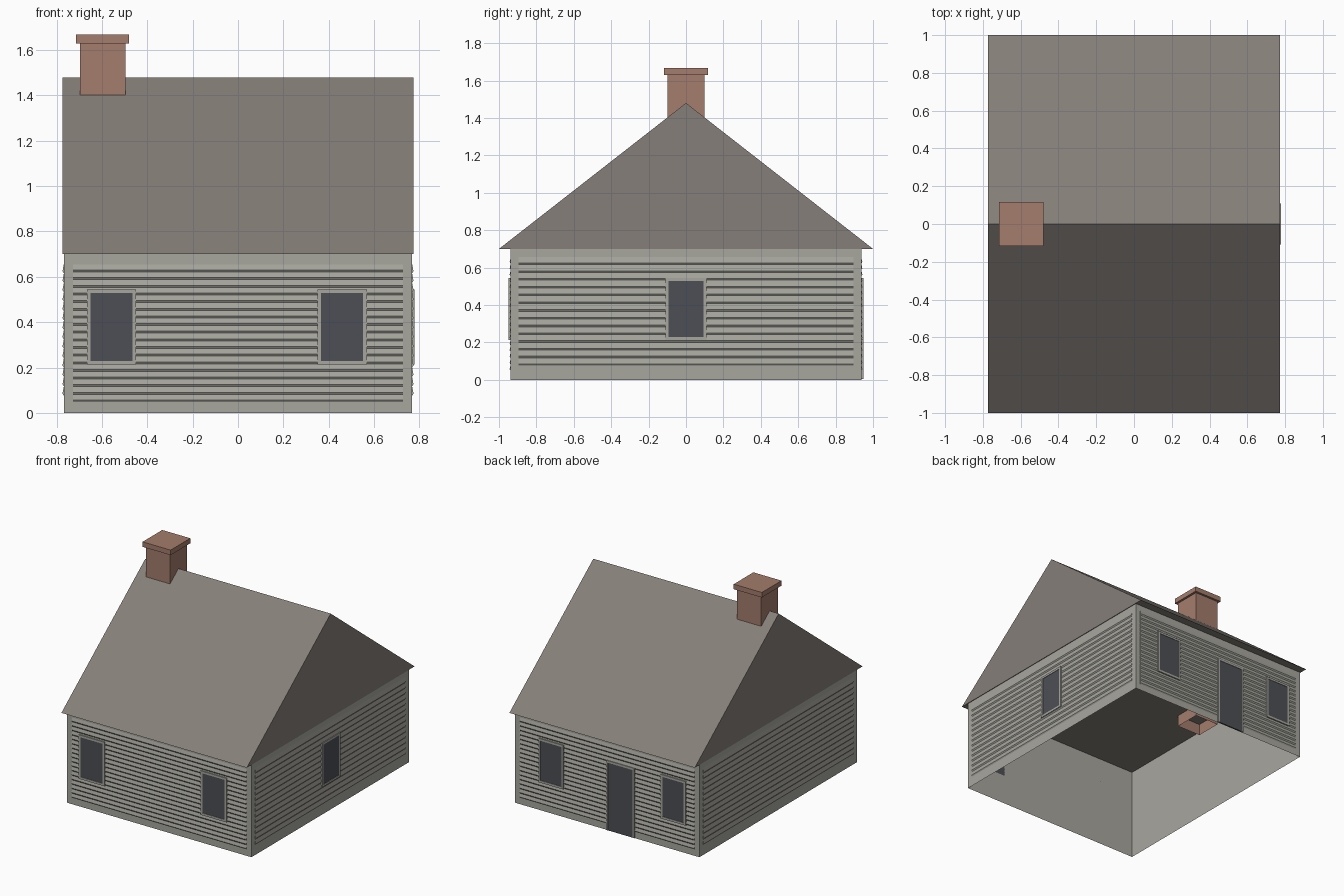
import bpy, bmesh
from math import pi
from mathutils import Matrix, Vector

cube = bpy.data.objects.get("Cube")
if cube:
    bpy.data.objects.remove(cube, do_unlink=True)


def make_material(name, rgb):
    m = bpy.data.materials.new(name)
    m.use_nodes = True
    m.diffuse_color = (*rgb, 1)
    m.node_tree.nodes["Principled BSDF"].inputs["Base Color"].default_value = (*rgb, 1)
    return m


SIDING = make_material("pale_grey_siding", (0.39, 0.385, 0.345))
ROOF = make_material("grey_brown_roof", (0.235, 0.212, 0.19))
BRICK = make_material("red_brown_brick", (0.37, 0.205, 0.15))
GLASS = make_material("dark_slate", (0.073, 0.078, 0.092))

HALF_X, HALF_Y, WALL_TOP = 0.768, 0.937, 0.70


def finish(name, bm, material, matrix=Matrix(), normals=True):
    if normals:
        bmesh.ops.recalc_face_normals(bm, faces=bm.faces)
    me = bpy.data.meshes.new(name)
    bm.to_mesh(me)
    bm.free()
    me.materials.append(material)
    ob = bpy.data.objects.new(name, me)
    bpy.context.collection.objects.link(ob)
    ob.matrix_world = matrix
    return ob


def add_box(bm, lo, hi):
    lo, hi = Vector(lo), Vector(hi)
    size = hi - lo
    mat = Matrix.Translation((lo + hi) / 2) @ Matrix.Diagonal((*size, 1))
    return bmesh.ops.create_cube(bm, size=1, matrix=mat)["verts"]


def delete_flat(bm, heights):
    # remove the horizontal faces lying at the given heights
    doomed = [f for f in bm.faces
              if all(any(abs(v.co.z - h) < 1e-4 for h in heights) for v in f.verts)
              and abs(f.normal.z) > 0.9]
    bmesh.ops.delete(bm, geom=doomed, context="FACES")


def wall_frame(angle, offset):
    # local -y points out of the wall, local x runs along it
    return Matrix.Rotation(angle, 4, "Z") @ Matrix.Translation((0, -offset, 0))


def siding(name, frame, half, z0, pitch, count, depth=0.006, lip=0.009):
    bm = bmesh.new()
    for i in range(count):
        z = z0 + i * pitch
        section = [(0, z), (-depth, z + lip), (0, z + pitch)]
        left, right = [[bm.verts.new((x, y, h)) for y, h in section]
                       for x in (-half, half)]
        for a in (0, 1):
            bm.faces.new((left[a], right[a], right[a + 1], left[a + 1]))
        bm.faces.new(left[::-1])
        bm.faces.new(right)
    finish(name, bm, SIDING, frame, normals=False)


def opening(name, frame, x0, x1, z0, z1, edge=0.016, sill=True):
    # raised frame strips around a thin dark panel
    bm = bmesh.new()
    out = -0.011
    low = z0 + edge if sill else z0
    add_box(bm, (x0, out, z0), (x0 + edge, 0, z1))
    add_box(bm, (x1 - edge, out, z0), (x1, 0, z1))
    add_box(bm, (x0 + edge, out, z1 - edge), (x1 - edge, 0, z1))
    if sill:
        add_box(bm, (x0 + edge, out, z0), (x1 - edge, 0, low))
    finish(name + "_frame", bm, SIDING, frame)
    bm = bmesh.new()
    add_box(bm, (x0 + edge, -0.008, low), (x1 - edge, 0, z1 - edge))
    finish(name + "_panel", bm, GLASS, frame)


# walls: a shell open at top and bottom
bm = bmesh.new()
add_box(bm, (-HALF_X, -HALF_Y, 0), (HALF_X, HALF_Y, WALL_TOP))
delete_flat(bm, (0, WALL_TOP))
finish("walls", bm, SIDING)

front = wall_frame(0, HALF_Y)
left = wall_frame(pi / 2, HALF_X)
back = wall_frame(pi, HALF_Y)
right = wall_frame(-pi / 2, HALF_X)

# lapped boards
for name, frame in (("front", front), ("back", back)):
    siding(name + "_siding", frame, 0.728, 0.048, 0.0337, 18)
for name, frame in (("left", left), ("right", right)):
    siding(name + "_siding", frame, 0.895, 0.076, 0.0415, 14)

# windows and door
W0, W1 = 0.213, 0.545
opening("front_window_a", front, -0.667, -0.45, W0, W1)
opening("front_window_b", front, 0.35, 0.568, W0, W1)
opening("left_window", left, -0.109, 0.109, W0, W1)
opening("back_window_a", back, -0.568, -0.36, W0, W1)
opening("back_window_b", back, 0.45, 0.66, W0, W1)
opening("back_door", back, -0.005, 0.232, 0.003, 0.53, sill=False)

# roof: closed gable prism
bm = bmesh.new()
profile = [(-1, WALL_TOP), (1, WALL_TOP), (0, 1.48)]
end = bm.faces.new([bm.verts.new((-0.773, y, z)) for y, z in profile])
moved = bmesh.ops.extrude_face_region(bm, geom=[end])["geom"]
bmesh.ops.translate(bm, vec=(1.546, 0, 0),
                    verts=[g for g in moved if isinstance(g, bmesh.types.BMVert)])
if end.is_valid and len(bm.faces) < 5:
    bm.faces.new([v for v in bm.verts if v.co.x < 0])
finish("roof", bm, ROOF)

# chimney shaft, open underneath, with a wider cap
CX = -0.597
bm = bmesh.new()
add_box(bm, (CX - 0.1, -0.1, 0.613), (CX + 0.1, 0.1, 1.63))
delete_flat(bm, (0.613,))
finish("chimney_shaft", bm, BRICK)
bm = bmesh.new()
add_box(bm, (CX - 0.117, -0.117, 1.63), (CX + 0.117, 0.117, 1.668))
finish("chimney_cap", bm, BRICK)
